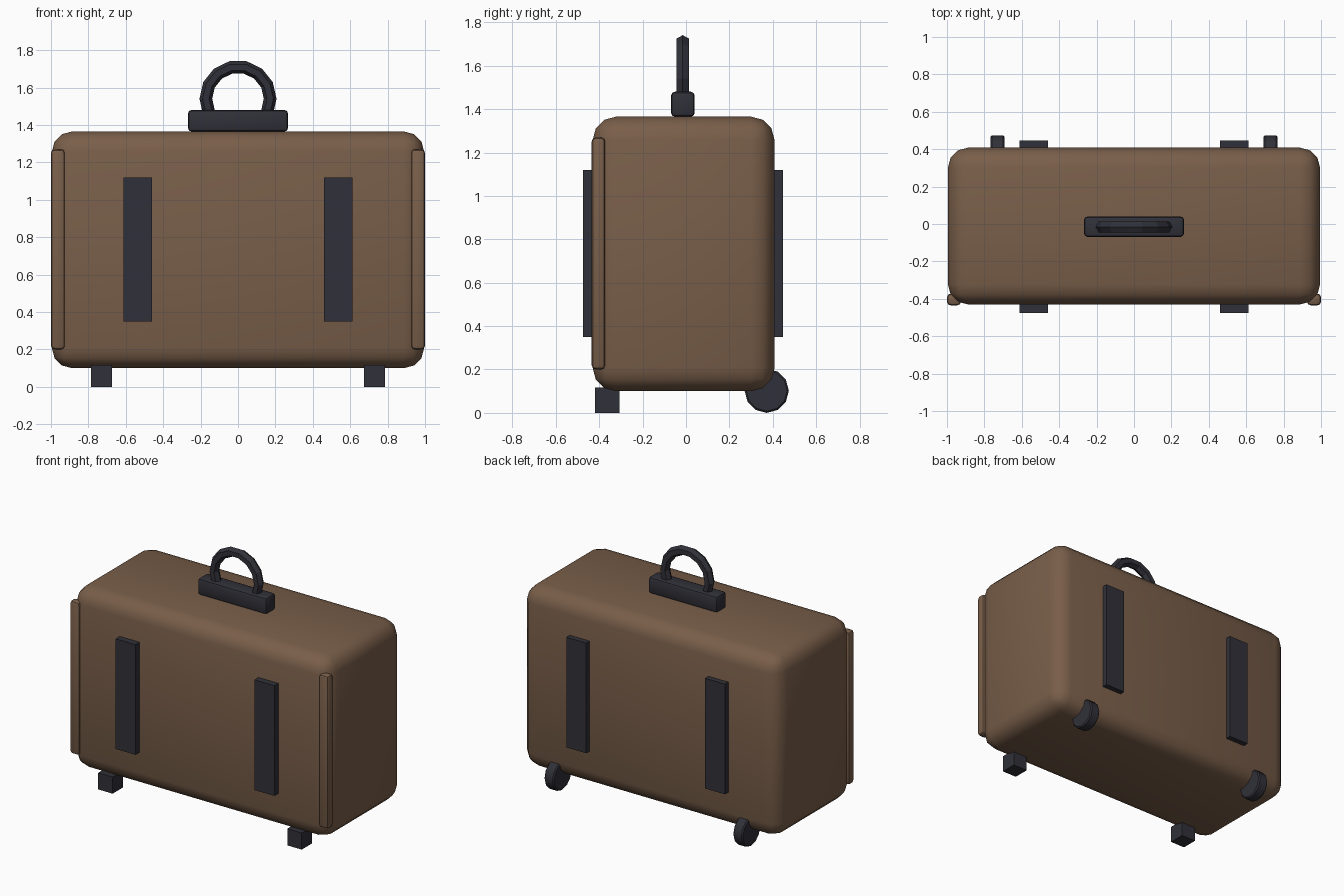
import bpy
import math

cube = bpy.data.objects.get("Cube")
if cube:
    bpy.data.objects.remove(cube, do_unlink=True)


def make_material(name, rgb):
    mat = bpy.data.materials.new(name)
    mat.use_nodes = True
    color = (*rgb, 1)
    mat.diffuse_color = color
    bsdf = next(n for n in mat.node_tree.nodes if n.type == "BSDF_PRINCIPLED")
    bsdf.inputs["Base Color"].default_value = color
    bsdf.inputs["Roughness"].default_value = 0.7
    return mat


brown = make_material("brown leather", (0.19, 0.112, 0.067))
dark = make_material("dark rubber", (0.03, 0.03, 0.041))


def finish(name, mat, bevel=0, segments=1, smooth=0):
    """Name and colour the active object, then round its edges."""
    obj = bpy.context.object
    obj.name = obj.data.name = name
    obj.data.materials.append(mat)
    bpy.ops.object.transform_apply(location=False, rotation=True, scale=True)
    if bevel:
        mod = obj.modifiers.new("rounded edges", "BEVEL")
        mod.width = bevel
        mod.segments = segments
        mod.limit_method = "ANGLE"
        mod.angle_limit = math.radians(40)
        bpy.ops.object.modifier_apply(modifier=mod.name)
    if smooth:
        bpy.ops.object.shade_smooth_by_angle(angle=math.radians(smooth))
    return obj


def box(name, mat, low, high, bevel=0, segments=1, smooth=0):
    center = [(a + b) / 2 for a, b in zip(low, high)]
    bpy.ops.mesh.primitive_cube_add(size=1, location=center)
    bpy.context.object.scale = [b - a for a, b in zip(low, high)]
    return finish(name, mat, bevel, segments, smooth)


# Rounded case
box("case_body", brown, (-0.995, -0.43, 0.1), (0.995, 0.408, 1.365), 0.107, 3, 60)

# Handle block and ring grip
box("handle_base", dark, (-0.267, -0.069, 1.365), (0.267, 0.04, 1.48), 0.018, 2, 35)
bpy.ops.mesh.primitive_torus_add(
    major_segments=14, minor_segments=6, major_radius=0.172, minor_radius=0.034,
    location=(0, -0.015, 1.54), rotation=(math.pi / 2, 0, 0))
finish("handle_grip", dark)

for side, s in (("left", 1), ("right", -1)):
    def mirrored(name, mat, x, y, z, **kw):
        xs = sorted((s * x[0], s * x[1]))
        box(f"{side}_{name}", mat, (xs[0], y[0], z[0]), (xs[1], y[1], z[1]), **kw)

    # Edge guard along the front corner
    mirrored("edge_guard", brown, (0.925, 1.0), (-0.435, -0.372), (0.2, 1.27),
             bevel=0.02, segments=2, smooth=35)

    # Straps on front and back
    mirrored("front_strap", dark, (0.46, 0.613), (-0.475, -0.40), (0.35, 1.12))
    mirrored("back_strap", dark, (0.46, 0.613), (0.38, 0.446), (0.35, 1.12))

    # Square front foot
    mirrored("front_foot", dark, (0.675, 0.787), (-0.42, -0.307), (0, 0.116))

    # Rear wheel
    bpy.ops.mesh.primitive_cylinder_add(
        vertices=12, radius=0.102, depth=0.075,
        location=(s * 0.73, 0.372, 0.102), rotation=(0, math.pi / 2, 0))
    finish(f"{side}_wheel", dark, 0.008, 1, 35)
